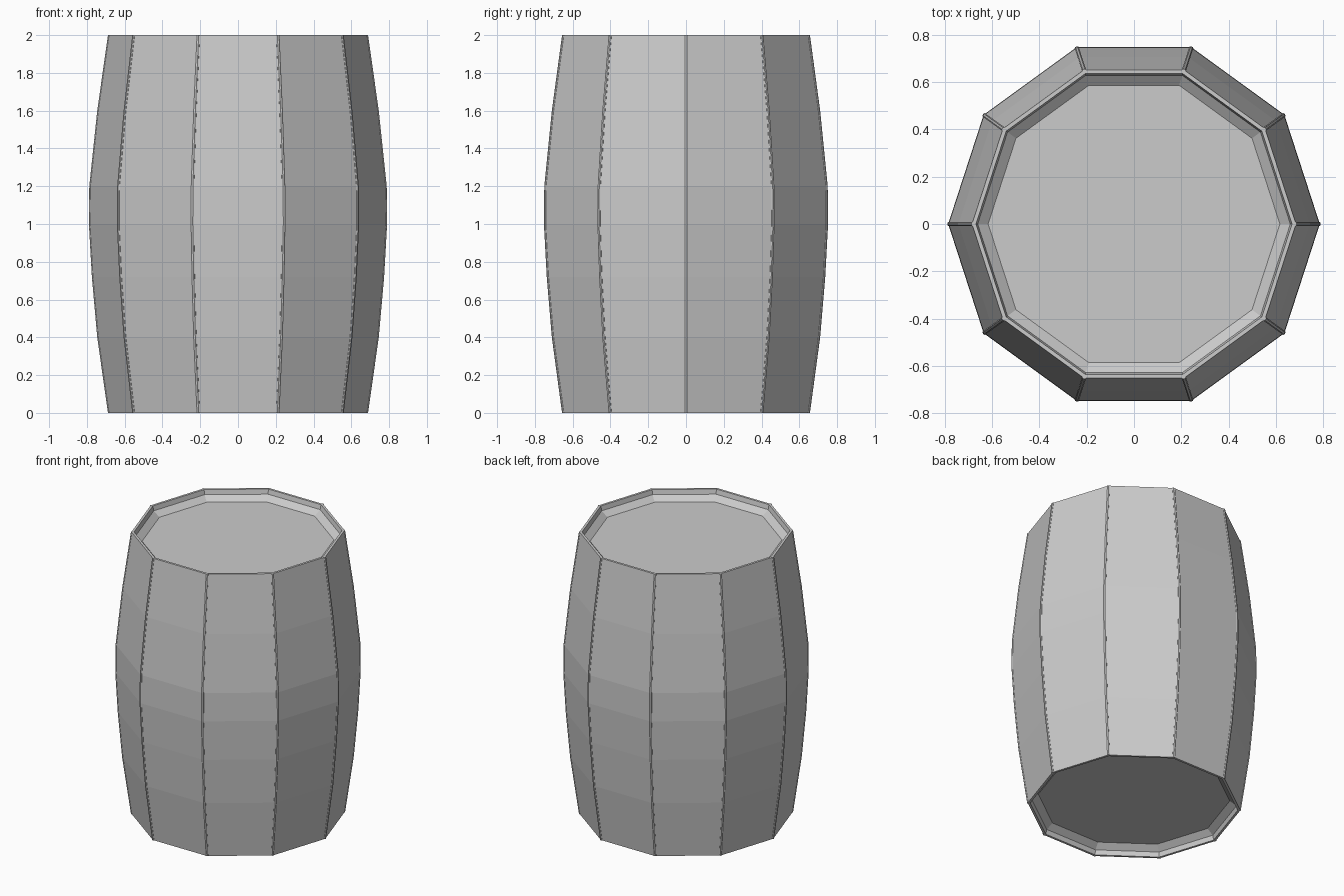
import bpy
from math import cos, sin, pi

if "Cube" in bpy.data.objects:
    bpy.data.objects.remove(bpy.data.objects["Cube"])

SIDES = 10
COS = cos(pi / SIDES)

# stave curve: (apothem, z)
BULGE = [(0.652, 0), (0.706, 0.4), (0.733, 0.72), (0.748, 1.0),
         (0.746, 1.2), (0.706, 1.6), (0.652, 2)]
# recessed head seen inward from the rim: (apothem, depth)
HEAD = [(0.636, 0), (0.629, 0.033), (0.587, 0.067)]


def make_object(name, verts, faces):
    mesh = bpy.data.meshes.new(name)
    mesh.from_pydata(verts, [], faces)
    mesh.update()
    obj = bpy.data.objects.new(name, mesh)
    bpy.context.collection.objects.link(obj)
    return obj


# Barrel body: ten-sided lathe, closed by a recessed head at each end
profile = ([(a, d) for a, d in reversed(HEAD)] + BULGE
           + [(a, 2 - d) for a, d in HEAD])
verts = [(a / COS * cos(2 * pi * i / SIDES), a / COS * sin(2 * pi * i / SIDES), z)
         for a, z in profile for i in range(SIDES)]
faces = []
for k in range(len(profile) - 1):
    for i in range(SIDES):
        j = (i + 1) % SIDES
        faces.append((k * SIDES + i, k * SIDES + j,
                      (k + 1) * SIDES + j, (k + 1) * SIDES + i))
last = (len(profile) - 1) * SIDES
faces.append(tuple(reversed(range(SIDES))))
faces.append(tuple(range(last, last + SIDES)))
make_object("barrel_body", verts, faces)

# Seam strips: thin raised bead along each corner between staves
HALF = 0.009
for s in range(SIDES):
    t = 2 * pi * s / SIDES
    verts, faces = [], []
    for a, z in BULGE:
        r = a / COS
        section = [(r - 0.014, -HALF), (r - 0.001, -HALF), (r + 0.003, -HALF / 2),
                   (r + 0.003, HALF / 2), (r - 0.001, HALF), (r - 0.014, HALF)]
        verts += [(u * cos(t) - v * sin(t), u * sin(t) + v * cos(t), z)
                  for u, v in section]
    for k in range(len(BULGE) - 1):
        for i in range(6):
            j = (i + 1) % 6
            faces.append((k * 6 + i, k * 6 + j, k * 6 + 6 + j, k * 6 + 6 + i))
    n = len(verts)
    faces += [tuple(reversed(range(6))), tuple(range(n - 6, n))]
    make_object(f"seam_strip_{s + 1}", verts, faces)
